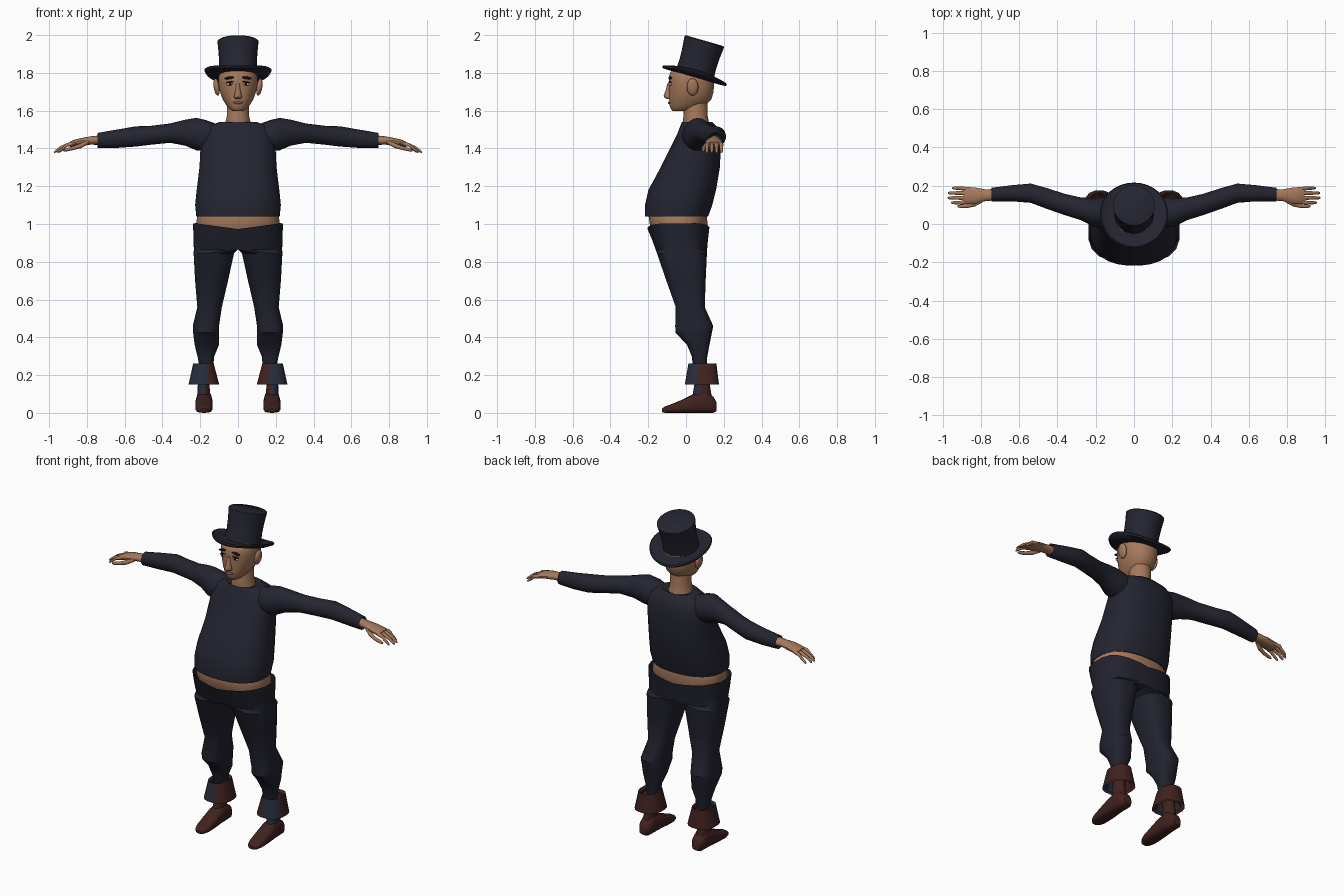
import bpy, bmesh, math
from mathutils import Matrix, Vector


def material(name, rgb):
    m = bpy.data.materials.new(name)
    m.diffuse_color = (*rgb, 1)
    return m


NAVY = material("navy cloth", (0.018, 0.018, 0.031))
PANTS = material("dark trouser cloth", (0.015, 0.016, 0.027))
SKIN = material("skin", (0.38, 0.19, 0.105))
LIP = material("lip", (0.25, 0.11, 0.07))
BROWN = material("brown leather", (0.052, 0.016, 0.014))
BLUE = material("blue grey leather", (0.02, 0.026, 0.043))
BLACK = material("black hair", (0.006, 0.006, 0.01))
WHITE = material("eye white", (0.5, 0.46, 0.42))


def finish(name, bm, mats, mirror=False, angle=40):
    bmesh.ops.remove_doubles(bm, verts=bm.verts, dist=1e-5)
    bmesh.ops.recalc_face_normals(bm, faces=bm.faces)
    mesh = bpy.data.meshes.new(name)
    bm.to_mesh(mesh)
    bm.free()
    ob = bpy.data.objects.new(name, mesh)
    bpy.context.collection.objects.link(ob)
    for m in mats:
        mesh.materials.append(m)
    bpy.ops.object.select_all(action='DESELECT')
    ob.select_set(True)
    bpy.context.view_layer.objects.active = ob
    bpy.ops.object.shade_smooth_by_angle(angle=math.radians(angle))
    if mirror:
        mod = ob.modifiers.new("Mirror", 'MIRROR')
        mod.use_mirror_merge = False
    return ob


def loft(rings, axis='z', n=20, power=1.0, caps=True):
    """Rings are (position, a0, a1, b0, b1): bounds of a rounded section along an axis."""
    bm = bmesh.new()
    place = {'z': lambda p, a, b: (a, b, p),
             'x': lambda p, a, b: (p, a, b),
             'y': lambda p, a, b: (a, p, b)}[axis]
    rows = []
    for p, a0, a1, b0, b1 in rings:
        row = []
        for i in range(n):
            t = math.tau * (i + 0.5) / n
            c, s = math.cos(t), math.sin(t)
            c = math.copysign(abs(c) ** power, c)
            s = math.copysign(abs(s) ** power, s)
            row.append(bm.verts.new(place(p, (a0 + a1) / 2 + (a1 - a0) / 2 * c,
                                          (b0 + b1) / 2 + (b1 - b0) / 2 * s)))
        rows.append(row)
    for r, q in zip(rows, rows[1:]):
        for i in range(n):
            j = (i + 1) % n
            bm.faces.new((r[i], r[j], q[j], q[i]))
    if caps:
        bm.faces.new(rows[0])
        bm.faces.new(rows[-1])
    return bm


def sym(rows):
    return [(z, -w, w, y0, y1) for z, y0, y1, w in rows]


def ellipsoid(name, centre, size, mat, turn=0, mirror=True):
    bm = bmesh.new()
    m = (Matrix.Translation(centre) @ Matrix.Rotation(turn, 4, 'Y')
         @ Matrix.Diagonal((*size, 1)))
    bmesh.ops.create_uvsphere(bm, u_segments=14, v_segments=8, radius=1, matrix=m)
    return finish(name, bm, [mat], mirror, 60)


# Shirt body, sleeves and the bare midriff
finish("shirt_body", loft(sym([
    (1.04, -.217, .118, .222), (1.10, -.218, .140, .228), (1.18, -.200, .160, .220),
    (1.30, -.135, .180, .205), (1.40, -.085, .185, .200), (1.47, -.050, .180, .198),
    (1.515, -.032, .165, .165), (1.54, -.022, .14, .10), (1.53, -.01, .125, .07)]),
    n=28, power=.85), [NAVY])
finish("sleeve", loft([
    (.10, .00, .13, 1.40, 1.525), (.17, -.02, .14, 1.385, 1.55), (.22, -.01, .135, 1.39, 1.562),
    (.28, .02, .14, 1.415, 1.552), (.36, .045, .158, 1.43, 1.532), (.46, .08, .19, 1.42, 1.52),
    (.54, .11, .212, 1.41, 1.517), (.64, .118, .203, 1.403, 1.50),
    (.745, .118, .19, 1.402, 1.482), (.735, .127, .182, 1.412, 1.473)],
    'x', 18), [NAVY], True)
finish("midriff", loft(sym([
    (.92, -.165, .095, .20), (.98, -.19, .115, .222), (1.05, -.20, .112, .218),
    (1.12, -.17, .10, .18)]), n=28, power=.85), [SKIN])

# Trousers: one half lofted from ankle to waist, mirrored at the crotch
bm = loft([
    (.22, .135, .200, .040, .110), (.30, .125, .215, .030, .113), (.36, .10, .230, .005, .125),
    (.425, .10, .238, -.057, .138), (.46, .10, .240, -.058, .145), (.56, .085, .216, -.055, .10),
    (.70, .052, .228, -.105, .105), (.845, .02, .236, -.155, .112),
    (.865, -.236, .236, -.162, .113), (.92, -.238, .238, -.182, .118),
    (.985, -.24, .24, -.205, .125)], n=20, power=.75, caps=False)
for v in bm.verts:
    v.co.x = max(v.co.x, 0)
    if v.co.z > .98:
        v.co.z = .973 + .03 * min(1, v.co.x / .22) + .03 * max(0, v.co.y)
bmesh.ops.delete(bm, geom=[f for f in bm.faces if all(v.co.x < 1e-4 for v in f.verts)],
                 context='FACES')
finish("trousers", bm, [PANTS], True, 30)

# Boots: foot, shaft and turned-down cuff with a blue outer front panel
finish("boot_foot", loft([
    (.162, .155, .205, .01, .055), (.145, .142, .217, 0, .085), (.10, .137, .222, 0, .115),
    (.04, .135, .225, 0, .10), (-.02, .133, .227, 0, .07), (-.08, .136, .224, 0, .045),
    (-.112, .147, .213, 0, .034), (-.127, .162, .198, .004, .022)], 'y', 14, .7),
    [BROWN], True)


def paint_panel(bm, low):
    for f in bm.faces:
        c = f.calc_center_median()
        f.material_index = int(c.x > .18 and c.y < .085 and c.z > low)


bm = loft([(.05, .145, .218, .02, .15), (.10, .148, .216, .035, .135),
           (.16, .150, .213, .045, .125), (.24, .135, .22, .035, .135)], n=16)
paint_panel(bm, .1)
finish("boot_shaft", bm, [BROWN, BLUE], True)

bm = loft([(.155, .118, .242, .008, .157), (.25, .138, .225, .025, .148),
           (.262, .128, .238, .012, .162), (.15, .098, .263, -.008, .176)],
          n=16, power=.8, caps=False)
lower = [v for v in bm.verts if v.co.z < .2]
for v in lower:                      # notch at the front split
    if v.co.y < .03 and .165 < v.co.x < .195:
        v.co.z += .06
paint_panel(bm, 0)
finish("boot_cuff", bm, [BROWN, BLUE], True)

# Hands: palm, four fingers and thumb
finish("palm", loft([
    (.70, .125, .183, 1.418, 1.472), (.78, .118, .182, 1.42, 1.464),
    (.83, .103, .192, 1.416, 1.455), (.87, .102, .194, 1.41, 1.445),
    (.89, .106, .190, 1.408, 1.435)], 'x', 14), [SKIN], True)


def digit(name, points):
    finish(name, loft([(x, y - r, y + r, z - r, z + r) for x, y, z, r in points], 'x', 8),
           [SKIN], True, 60)


for k, (y, tip) in enumerate([(.116, .955), (.138, .973), (.160, .972), (.182, .95)]):
    out = y + (y - .148) * .15
    digit(f"finger_{k + 1}", [(.865, y, 1.427, .011), (.905, out, 1.419, .011),
                              (tip - .03, out, 1.402, .0095), (tip - .008, out, 1.386, .008),
                              (tip, out, 1.38, .004)])
digit("thumb", [(.79, .125, 1.435, .012), (.83, .105, 1.415, .014), (.87, .094, 1.402, .011),
                (.905, .092, 1.394, .010), (.923, .093, 1.389, .005)])

# Head and neck
finish("neck", loft(sym([(1.50, -.015, .13, .075), (1.535, -.018, .122, .068),
                         (1.57, -.014, .115, .06), (1.66, -.01, .115, .06)]), n=18), [SKIN])
finish("head", loft(sym([
    (1.597, -.07, .00, .028), (1.607, -.08, .04, .043), (1.625, -.087, .10, .06),
    (1.66, -.09, .135, .082), (1.70, -.090, .147, .096), (1.75, -.092, .15, .105),
    (1.78, -.091, .147, .103), (1.80, -.085, .138, .096), (1.82, -.065, .125, .085)]),
    n=24, power=.92), [SKIN], angle=60)
finish("nose", loft(sym([
    (1.745, -.098, -.07, .010), (1.71, -.107, -.07, .013), (1.682, -.118, -.07, .02),
    (1.672, -.117, -.07, .022), (1.662, -.102, -.07, .017)]), n=10), [SKIN], angle=50)
ellipsoid("ear", (.113, .035, 1.725), (.016, .031, .046), SKIN, .15)
ellipsoid("lips", (0, -.087, 1.642), (.028, .009, .007), LIP, 0, False)
ellipsoid("eye", (.043, -.083, 1.742), (.019, .008, .009), WHITE, .1)
ellipsoid("iris", (.042, -.088, 1.742), (.008, .005, .008), BLACK)
ellipsoid("eyelid", (.043, -.085, 1.751), (.022, .008, .004), BLACK, .15)
ellipsoid("eyebrow", (.045, -.084, 1.774), (.028, .010, .007), BLACK, .15)

# Top hat: turned profile, brim curled up at the sides, tipped back
profile = [(0, .193), (.103, .193), (.109, .188), (.103, .13), (.100, .07), (.102, .012),
           (.14, .006), (.172, .008), (.178, .001), (.172, -.008), (.14, -.009), (.09, -.009),
           (0, -.009)]
bm = bmesh.new()
verts = [bm.verts.new((r, 0, z)) for r, z in profile]
edges = [bm.edges.new(pair) for pair in zip(verts, verts[1:])]
bmesh.ops.spin(bm, geom=verts + edges, cent=(0, 0, 0), axis=(0, 0, 1),
               angle=math.tau, steps=32)
for v in bm.verts:
    r = math.hypot(v.co.x, v.co.y)
    if r > .11:
        v.co.z += .03 * (v.co.x / .178) ** 2 * (r - .1) / .078
bm.transform(Matrix.Translation((0, .045, 1.785)) @ Matrix.Rotation(math.radians(-16), 4, 'X'))
finish("top_hat", bm, [NAVY])
